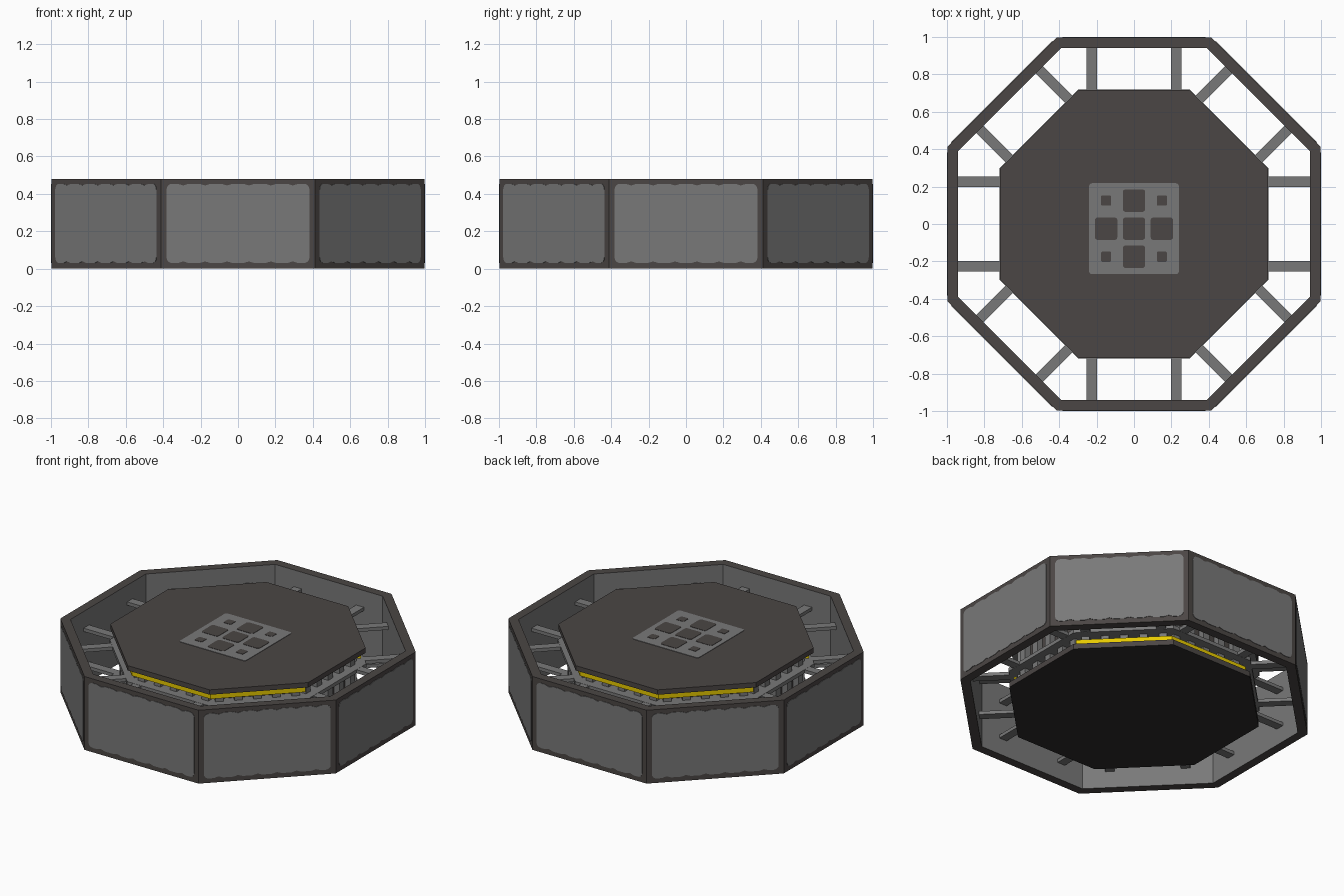
import bpy, bmesh, math
from mathutils import Matrix, Vector

if "Cube" in bpy.data.objects:
    bpy.data.objects.remove(bpy.data.objects["Cube"])

H = 0.48
C8 = math.cos(math.pi / 8)


def material(name, rgb):
    m = bpy.data.materials.new(name)
    m.diffuse_color = (*rgb, 1)
    m.use_nodes = True
    m.node_tree.nodes["Principled BSDF"].inputs["Base Color"].default_value = m.diffuse_color
    return m


BROWN = material("dark_brown", (0.070, 0.061, 0.058))
GREY = material("mid_grey", (0.190, 0.190, 0.190))
YELLOW = material("yellow", (0.80, 0.59, 0.0))
BLACK = material("near_black", (0.026, 0.024, 0.025))


def finish(name, bm, mats):
    bmesh.ops.recalc_face_normals(bm, faces=bm.faces)
    me = bpy.data.meshes.new(name)
    bm.to_mesh(me)
    bm.free()
    for m in mats:
        me.materials.append(m)
    ob = bpy.data.objects.new(name, me)
    bpy.context.collection.objects.link(ob)
    return ob


def add_prism(bm, pts, z0, z1, mtx=Matrix()):
    lo = [bm.verts.new(mtx @ Vector((x, y, z0))) for x, y in pts]
    hi = [bm.verts.new(mtx @ Vector((x, y, z1))) for x, y in pts]
    n = len(pts)
    bm.faces.new(lo[::-1])
    bm.faces.new(hi)
    for i in range(n):
        j = (i + 1) % n
        bm.faces.new((lo[i], lo[j], hi[j], hi[i]))


def octagon(apothem):
    r = apothem / C8
    return [(r * math.cos(math.pi / 8 + k * math.pi / 4),
             r * math.sin(math.pi / 8 + k * math.pi / 4)) for k in range(8)]


def rect(x0, x1, y0, y1):
    return [(x0, y0), (x1, y0), (x1, y1), (x0, y1)]


def rounded(cx, cy, hx, hy, r):
    pts = []
    for q, (sx, sy) in enumerate(((1, 1), (-1, 1), (-1, -1), (1, -1))):
        for i in range(5):
            a = (q + i / 4) * math.pi / 2
            pts.append((cx + sx * (hx - r) + r * math.cos(a),
                        cy + sy * (hy - r) + r * math.sin(a)))
    return pts


def turn(k):
    return Matrix.Rotation(k * math.pi / 4, 4, 'Z')


def oct_plate(name, a, z0, z1, mats):
    bm = bmesh.new()
    add_prism(bm, octagon(a), z0, z1)
    return finish(name, bm, mats)


def oct_ring(name, a_in, a_out, z0, z1, mats, inner_index=0):
    bm = bmesh.new()
    loops = [[bm.verts.new((x, y, z)) for x, y in octagon(a)]
             for a, z in ((a_out, z0), (a_out, z1), (a_in, z1), (a_in, z0))]
    for s in range(4):
        A, B = loops[s], loops[(s + 1) % 4]
        for i in range(8):
            j = (i + 1) % 8
            f = bm.faces.new((A[i], A[j], B[j], B[i]))
            f.material_index = inner_index if s == 2 else 0
    return finish(name, bm, mats)


# Outer wall: brown frame with grey lining
oct_ring("outer_wall", 0.94, 0.997, 0, H, [BROWN, GREY], 1)


# Wavy-edged grey panels on the eight outer faces
def wavy_panel(hw, hh, r):
    pts = []
    for x, y in rounded(0, 0, hw, hh, r)[:10]:
        pts.append((x, y))
        if len(pts) == 5:
            for i in range(1, 24):
                t = hw - r - 2 * (hw - r) * i / 24
                dip = 0.009 if i % 4 == 2 else 0.0
                pts.append((t, hh - dip))
    return pts + [(-x, -y) for x, y in pts]


bm = bmesh.new()
for k in range(8):
    stand = Matrix(((0, 0, 1, 0), (1, 0, 0, 0), (0, 1, 0, H / 2 + 0.002), (0, 0, 0, 1)))
    add_prism(bm, wavy_panel(0.382, 0.212, 0.03), 0.996, 1.0, turn(k) @ stand)
finish("wall_panels", bm, [GREY])

# Central drum: top plate, dark base plate and core
oct_plate("top_plate", 0.716, 0.443, 0.475, [BROWN])
oct_plate("drum_core", 0.63, 0.03, 0.45, [BROWN])
base = oct_plate("base_plate", 0.716, 0.0, 0.035, [BROWN, BLACK])
for p in base.data.polygons:
    if p.normal.z < -0.5:
        p.material_index = 1

# Grey posts around the drum
bm = bmesh.new()
for k in range(8):
    for i in range(5):
        y = (i - 2) * 0.115
        add_prism(bm, rect(0.60, 0.67, y - 0.024, y + 0.024), 0.034, 0.444, turn(k))
finish("drum_posts", bm, [GREY])

# Yellow bands under the top plate and above the base plate
bm = bmesh.new()
for k in range(8):
    if k in (0, 4):
        continue
    t = math.tan(math.pi / 8)
    quad = [(0.62, -0.62 * t), (0.69, -0.69 * t), (0.69, 0.69 * t), (0.62, 0.62 * t)]
    for z0, z1 in ((0.034, 0.076), (0.402, 0.444)):
        add_prism(bm, quad, z0, z1, turn(k))
finish("yellow_bands", bm, [YELLOW])

# Two grey rails, each with sixteen struts to the wall
for label, z in (("lower", 0.12), ("upper", 0.36)):
    oct_ring(label + "_rail", 0.62, 0.72, z - 0.012, z + 0.012, [GREY])
    bm = bmesh.new()
    for k in range(8):
        for y in (-0.225, 0.225):
            add_prism(bm, rect(0.70, 0.945, y - 0.028, y + 0.028),
                      z - 0.011, z + 0.011, turn(k))
    finish(label + "_struts", bm, [GREY])

# Hatch marking on the top plate
bm = bmesh.new()
add_prism(bm, rounded(0, -0.025, 0.24, 0.243, 0.015), 0.474, 0.478)
finish("hatch_marking", bm, [GREY])
bm = bmesh.new()
for i in (-1, 0, 1):
    for j in (-1, 0, 1):
        h = 0.027 if i and j else 0.06
        add_prism(bm, rounded(i * 0.149, -0.025 + j * 0.15, h, h, h * 0.25), 0.477, H)
finish("hatch_squares", bm, [BROWN])
